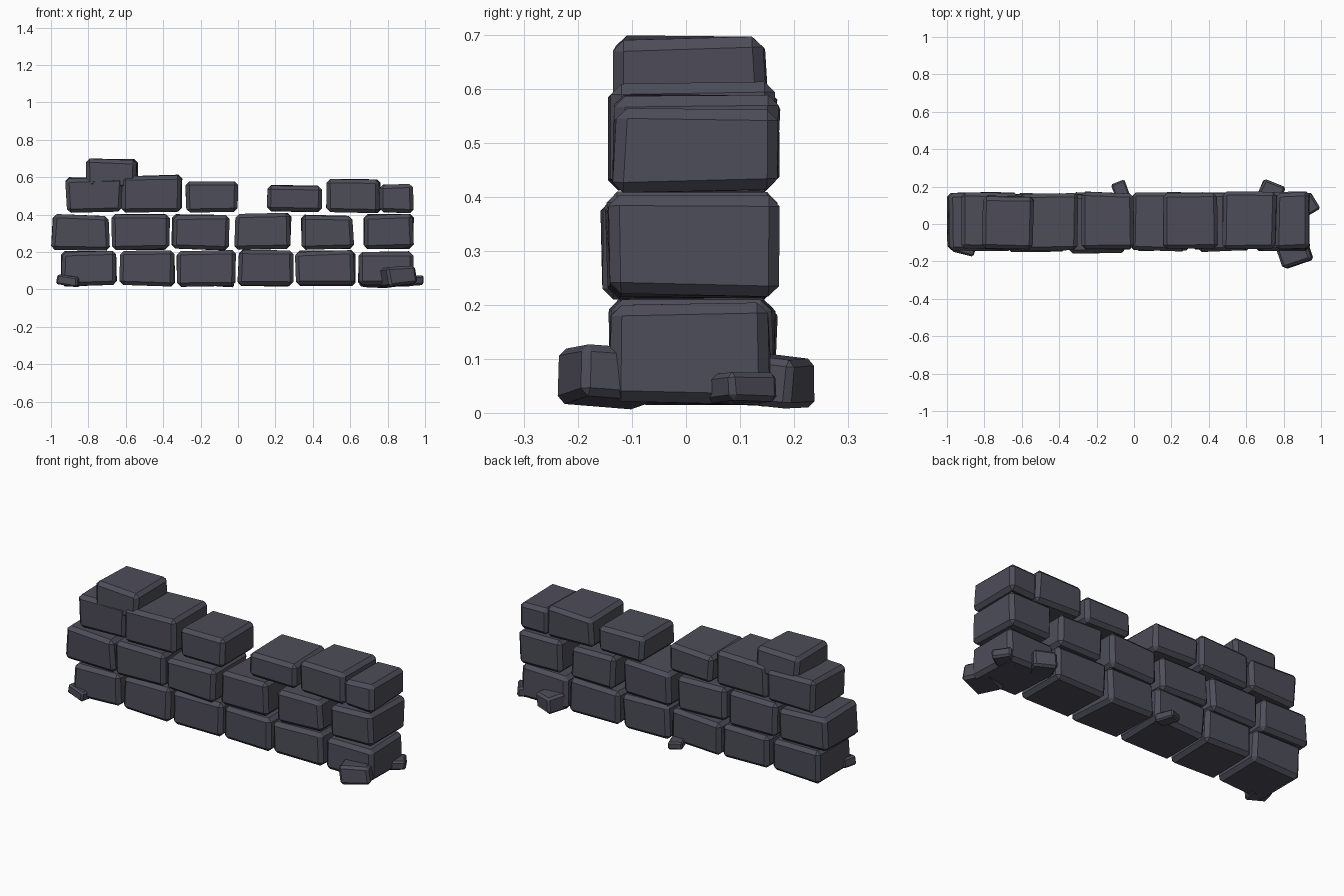
import bpy, bmesh, random
from math import radians
from mathutils import Matrix, Vector

if "Cube" in bpy.data.objects:
    bpy.data.objects.remove(bpy.data.objects["Cube"])

random.seed(4)
stone = bpy.data.materials.new("dark slate stone")
stone.diffuse_color = (0.075, 0.074, 0.1, 1)
stone.use_nodes = True
stone.node_tree.nodes["Principled BSDF"].inputs["Base Color"].default_value = stone.diffuse_color


def block(name, lo, hi, rot=(0, 0, 0), jitter=0.008, bevel=0.02):
    """Rough-hewn box: corners pulled in at random, edges chamfered once."""
    lo, hi = Vector(lo), Vector(hi)
    centre, size = (lo + hi) / 2, hi - lo
    bm = bmesh.new()
    bmesh.ops.create_cube(bm, size=1)
    for v in bm.verts:
        for i in range(3):
            s = 1 if v.co[i] > 0 else -1
            v.co[i] = s * (size[i] / 2 - random.uniform(0, jitter * 1.6))
    bmesh.ops.bevel(bm, geom=bm.edges[:], offset=bevel, segments=1,
                    profile=0.5, affect='EDGES')
    turn = Matrix.Identity(4)
    for ang, axis in zip(rot, "XYZ"):
        turn = Matrix.Rotation(radians(ang), 4, axis) @ turn
    bmesh.ops.transform(bm, matrix=turn, verts=bm.verts)
    bmesh.ops.recalc_face_normals(bm, faces=bm.faces[:])
    me = bpy.data.meshes.new(name)
    bm.to_mesh(me)
    bm.free()
    me.materials.append(stone)
    ob = bpy.data.objects.new(name, me)
    ob.location = centre
    bpy.context.collection.objects.link(ob)


# Wall courses: bottom z, y range, then (x start, x end, top z) per stone
courses = [
    ("lower", 0.013, (-0.145, 0.168), [
        (-0.95, -0.64, .21), (-0.64, -0.335, .21), (-0.33, -0.007, .21),
        (-0.007, 0.298, .212), (0.305, 0.63, .21), (0.635, 0.945, .208)]),
    ("middle", 0.208, (-0.155, 0.17), [
        (-1.0, -0.683, .403), (-0.68, -0.365, .407), (-0.357, -0.04, .405),
        (-0.022, 0.287, .412), (0.333, 0.62, .402), (0.665, 0.944, .408)]),
    ("upper", 0.407, (-0.145, 0.17), [
        (-0.925, -0.61, .604), (-0.622, -0.293, .617), (-0.285, 0.008, .58),
        (0.153, 0.453, .565), (0.467, 0.767, .594), (0.752, 0.945, .57)]),
    ("top", 0.535, (-0.138, 0.158), [(-0.813, -0.535, .702)]),
]
for label, z0, (y0, y1), stones in courses:
    for i, (x0, x1, z1) in enumerate(stones):
        dy = random.uniform(-0.005, 0.006)
        block(f"{label}_stone_{i + 1}", (x0, y0 + dy, z0), (x1, y1 + dy, z1),
              (0, random.uniform(-.8, .8), random.uniform(-.8, .8)))

# Fallen rubble around the foot of the wall
block("rubble_front_right", (0.77, -0.225, 0.01), (0.94, -0.06, 0.125), (-4, -6, 20), 0.006, 0.014)
block("rubble_right_end", (0.87, 0.045, 0.016), (0.98, 0.155, 0.074), (0, -4, 32), 0.004, 0.01)
block("rubble_back_right", (0.66, 0.085, 0.008), (0.79, 0.228, 0.11), (-5, 0, -25), 0.006, 0.012)
block("rubble_back_middle", (-0.11, 0.12, 0.013), (-0.03, 0.23, 0.06), (0, 3, 20), 0.003, 0.008)
block("rubble_front_left", (-0.965, -0.165, 0.018), (-0.845, -0.075, 0.078), (0, 8, -14), 0.003, 0.009)
